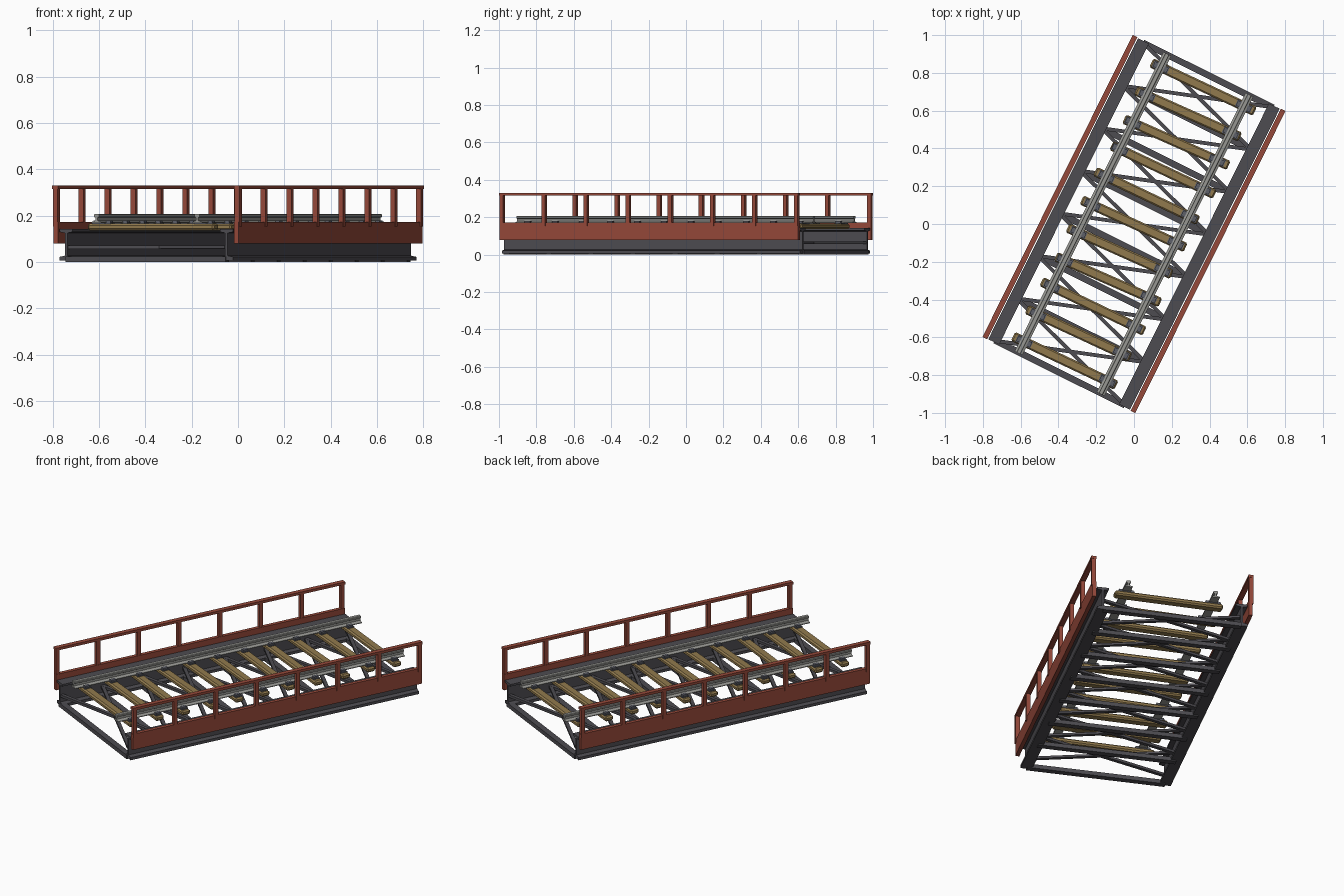
import bpy, bmesh, math, random
from mathutils import Matrix, Vector

if "Cube" in bpy.data.objects:
    bpy.data.objects.remove(bpy.data.objects["Cube"])

random.seed(4)
# Bridge is built along local y, then turned so it lies diagonally
TURN = Matrix.Rotation(-math.radians(26.45), 4, 'Z')


def material(name, color):
    m = bpy.data.materials.new(name)
    m.diffuse_color = (*color, 1)
    m.use_nodes = True
    m.node_tree.nodes["Principled BSDF"].inputs["Base Color"].default_value = m.diffuse_color
    return m


STEEL = material("dark steel", (0.075, 0.072, 0.082))
RED = material("rust red paint", (0.30, 0.066, 0.042))
WOOD = material("tan timber", (0.285, 0.195, 0.075))
RAIL = material("rail grey", (0.31, 0.31, 0.29))
CHAIR = material("blue grey iron", (0.11, 0.115, 0.14))


def box(bm, center, size, yaw=0.0, bevel=0.0):
    """Add a box; yaw turns it about z."""
    mat = (Matrix.Translation(center) @ Matrix.Rotation(yaw, 4, 'Z')
           @ Matrix.Diagonal((*size, 1)))
    verts = bmesh.ops.create_cube(bm, size=1, matrix=mat)["verts"]
    if bevel:
        edges = list({e for v in verts for e in v.link_edges})
        bmesh.ops.bevel(bm, geom=edges, offset=bevel, segments=1, affect='EDGES')


def extrude_profile(bm, half, cx, half_len):
    """Mirror a half profile (x, z) about x = cx and extrude along y."""
    pts = half + [(-x, z) for x, z in reversed(half)]
    face = bm.faces.new([bm.verts.new((cx + x, -half_len, z)) for x, z in pts])
    new = bmesh.ops.extrude_face_region(bm, geom=[face])["geom"]
    bmesh.ops.translate(bm, vec=(0, 2 * half_len, 0),
                        verts=[g for g in new if isinstance(g, bmesh.types.BMVert)])


def finish(bm, name, mat):
    bmesh.ops.recalc_face_normals(bm, faces=bm.faces)
    bm.transform(TURN)
    me = bpy.data.meshes.new(name)
    bm.to_mesh(me)
    bm.free()
    me.materials.append(mat)
    ob = bpy.data.objects.new(name, me)
    bpy.context.collection.objects.link(ob)


NODES = [-0.88 + i * 1.76 / 7 for i in range(8)]
GIRDER_X, RAIL_X = 0.387, 0.243

for s, side in ((-1, "left"), (1, "right")):
    # Main I-beam girder
    bm = bmesh.new()
    extrude_profile(bm, [(0.032, 0.006), (0.032, 0.022), (0.006, 0.027), (0.006, 0.125),
                         (0.032, 0.13), (0.032, 0.142)], s * GIRDER_X, 0.89)
    finish(bm, side + "_girder", STEEL)

    # Painted side panel
    bm = bmesh.new()
    box(bm, (s * 0.436, 0, 0.126), (0.022, 1.785, 0.094))
    finish(bm, side + "_side_panel", RED)

    # Handrail with posts
    bm = bmesh.new()
    box(bm, (s * 0.438, 0, 0.323), (0.028, 1.786, 0.015))
    for y in NODES:
        box(bm, (s * 0.439, y, 0.235), (0.023, 0.022, 0.165))
    finish(bm, side + "_handrail", RED)

    # Running rail: foot, web and head
    bm = bmesh.new()
    extrude_profile(bm, [(0.023, 0.169), (0.023, 0.173), (0.005, 0.179), (0.005, 0.191),
                         (0.012, 0.195), (0.012, 0.204), (0.009, 0.207)], s * RAIL_X, 0.885)
    finish(bm, side + "_running_rail", RAIL)

# Cross beams at every node, low between the girders
bm = bmesh.new()
for y in NODES:
    box(bm, (0, y, 0.012), (0.77, 0.034, 0.024))
finish(bm, "cross_beams", STEEL)

# X bracing in every bay, at mid height of the girders
bm = bmesh.new()
for y0, y1 in zip(NODES, NODES[1:]):
    for s in (-1, 1):
        a, b = Vector((-s * 0.38, y0, 0.064)), Vector((s * 0.38, y1, 0.064))
        d = b - a
        box(bm, (a + b) / 2, (d.length, 0.02, 0.014 + 0.001 * s), math.atan2(d.y, d.x))
finish(bm, "diagonal_braces", STEEL)

# Timber ties, laid slightly unevenly, with iron rail chairs
ties, chairs = bmesh.new(), bmesh.new()
for i in range(11):
    y = -0.812 + i * 0.1624
    yaw = random.uniform(0.01, 0.05)
    shift = random.uniform(-0.008, 0.012)
    box(ties, (shift, y, 0.151), (0.605, 0.052, 0.029), yaw, 0.008)
    for x in (-RAIL_X, RAIL_X):
        cy = y + x * math.tan(yaw)
        box(chairs, (x, cy, 0.167), (0.088, 0.04, 0.006), yaw)
        for s in (-1, 1):
            box(chairs, (x + s * 0.03, cy, 0.174), (0.02, 0.03, 0.012), yaw)
finish(ties, "timber_ties", WOOD)
finish(chairs, "rail_chairs", CHAIR)
